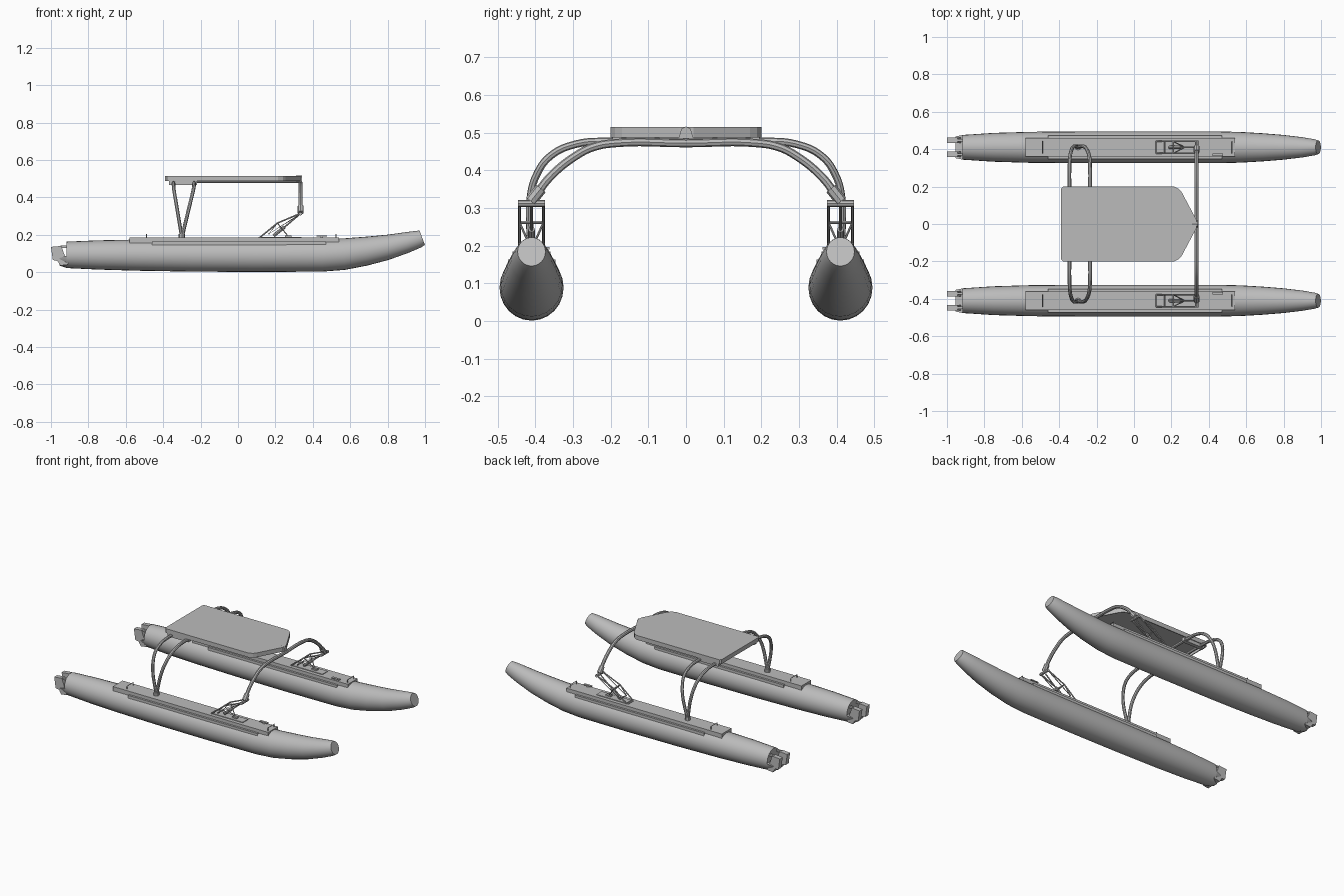
import bpy, bmesh, math

cube = bpy.data.objects.get("Cube")
if cube:
    bpy.data.objects.remove(cube, do_unlink=True)

grey = bpy.data.materials.new("light_grey")
grey.use_nodes = True
COLOUR = (0.5, 0.5, 0.5, 1)
grey.diffuse_color = COLOUR
grey.node_tree.nodes["Principled BSDF"].inputs["Base Color"].default_value = COLOUR
HULL_Y = 0.41


def finish(ob, mirror=True, smooth=False):
    """Material, shading and left/right mirroring."""
    ob.data.materials.clear()
    ob.data.materials.append(grey)
    bpy.ops.object.select_all(action='DESELECT')
    ob.select_set(True)
    bpy.context.view_layer.objects.active = ob
    if smooth:
        bpy.ops.object.shade_smooth_by_angle(angle=math.radians(40))
    if mirror:
        mod = ob.modifiers.new("Mirror", 'MIRROR')
        mod.use_axis = (False, True, False)
    return ob


def from_bmesh(name, bm, **kw):
    bmesh.ops.recalc_face_normals(bm, faces=bm.faces)
    me = bpy.data.meshes.new(name)
    bm.to_mesh(me)
    bm.free()
    ob = bpy.data.objects.new(name, me)
    bpy.context.collection.objects.link(ob)
    return finish(ob, **kw)


def box(name, x, y, z, mirror=True):
    """Box from (min, max) ranges."""
    bm = bmesh.new()
    bmesh.ops.create_cube(bm, size=1)
    for v in bm.verts:
        for i, (lo, hi) in enumerate((x, y, z)):
            v.co[i] = lo if v.co[i] < 0 else hi
    return from_bmesh(name, bm, mirror=mirror)


def prism(name, points, axis, lo, hi, mirror=True):
    """Extrude a 2D outline along one axis."""
    bm = bmesh.new()
    verts = []
    for p in points:
        co = list(p)
        co.insert(axis, lo)
        verts.append(bm.verts.new(co))
    face = bm.faces.new(verts)
    new = bmesh.ops.extrude_face_region(bm, geom=[face])["geom"]
    for v in new:
        if isinstance(v, bmesh.types.BMVert):
            v.co[axis] = hi
    return from_bmesh(name, bm, mirror=mirror)


def tube(name, points, radius, curved=False, caps=True, mirror=True):
    """Round tube along a path, as a mesh."""
    cu = bpy.data.curves.new(name, 'CURVE')
    cu.dimensions = '3D'
    cu.bevel_depth = radius
    cu.bevel_resolution = 2
    cu.resolution_u = 6
    cu.use_fill_caps = caps
    sp = cu.splines.new('BEZIER' if curved else 'POLY')
    if curved:
        sp.bezier_points.add(len(points) - 1)
        for bp, p in zip(sp.bezier_points, points):
            bp.co = p
            bp.handle_left_type = bp.handle_right_type = 'AUTO'
    else:
        sp.points.add(len(points) - 1)
        for sp_pt, p in zip(sp.points, points):
            sp_pt.co = (*p, 1)
    ob = bpy.data.objects.new(name, cu)
    bpy.context.collection.objects.link(ob)
    bpy.ops.object.select_all(action='DESELECT')
    ob.select_set(True)
    bpy.context.view_layer.objects.active = ob
    bpy.ops.object.convert(target='MESH')
    return finish(bpy.context.object, mirror=mirror, smooth=True)


# Pontoon hulls: round sections (x, bottom, top, half width, ceiling, nose rake)
SECTIONS = [
    (-0.955, 0.035, 0.155, 0.058, 0.075, 0), (-0.915, 0.022, 0.163, 0.066, 0.088, 0),
    (-0.918, 0.022, 0.163, 0.066, 1, 0), (-0.75, 0.014, 0.170, 0.077, 1, 0),
    (-0.55, 0.008, 0.174, 0.083, 1, 0), (-0.25, 0.003, 0.175, 0.085, 1, 0),
    (0.1, 0.001, 0.175, 0.085, 1, 0), (0.45, 0.003, 0.177, 0.085, 1, 0),
    (0.57, 0.012, 0.181, 0.082, 1, 0), (0.69, 0.035, 0.190, 0.075, 1, 0),
    (0.80, 0.065, 0.200, 0.066, 1, 0.004), (0.90, 0.102, 0.213, 0.054, 1, 0.008),
    (0.965, 0.132, 0.221, 0.043, 1, 0.013), (0.985, 0.146, 0.222, 0.037, 1, 0.014)]
SIDES = 24
bm = bmesh.new()
rings = []
for x, bot, top, half, ceiling, rake in SECTIONS:
    ring = []
    for i in range(SIDES):
        a = 2 * math.pi * i / SIDES
        z = (bot + top) / 2 + (top - bot) / 2 * math.sin(a)
        ring.append(bm.verts.new((x - rake * math.sin(a),
                                  HULL_Y + half * math.cos(a), min(z, ceiling))))
    rings.append(ring)
for a, b in zip(rings, rings[1:]):
    for i in range(SIDES):
        j = (i + 1) % SIDES
        bm.faces.new((a[i], a[j], b[j], b[i]))
bm.faces.new(rings[0])
bm.faces.new(rings[-1])
from_bmesh("pontoon_hull", bm, smooth=True)

# Twin stern fins on each hull
FIN = [(-1, 0.135), (-0.945, 0.14), (-0.925, 0.085), (-0.91, 0.085),
       (-0.91, 0.04), (-0.95, 0.035), (-0.965, 0.06), (-0.99, 0.065)]
for side in (-1, 1):
    y = HULL_Y + side * 0.038
    prism("stern_fin", FIN, 1, y - 0.015, y + 0.015)
    box("stern_hinge", (-0.95, -0.91), (y - 0.006, y + 0.006), (0.13, 0.142))

# Deck on each hull, with pad, posts and cleat
box("deck_pad", (-0.46, 0.47), (0.347, 0.473), (0.14, 0.163))
box("deck", (-0.58, 0.54), (0.36, 0.46), (0.155, 0.184))
for x in (-0.49, 0.525):
    tube("deck_handle", [(x, 0.378, 0.18), (x, 0.378, 0.203),
                         (x, 0.442, 0.203), (x, 0.442, 0.18)], 0.0025)
box("cleat_foot", (0.44, 0.455), (0.366, 0.376), (0.18, 0.192))
box("cleat", (0.42, 0.475), (0.363, 0.378), (0.19, 0.196))

# Platform: shallow tray, open below, with a tapered front
OUTLINE = [(-0.39, -0.19), (-0.38, -0.2), (0.215, -0.2), (0.24, -0.188), (0.255, -0.17),
           (0.335, -0.02), (0.335, 0.02), (0.255, 0.17), (0.24, 0.188), (0.215, 0.2),
           (-0.38, 0.2), (-0.39, 0.19)]
bm = bmesh.new()
top = [bm.verts.new((x, y, 0.515)) for x, y in OUTLINE]
low = [bm.verts.new((x, y, 0.487)) for x, y in OUTLINE]
bm.faces.new(top)
for i in range(len(top)):
    j = (i + 1) % len(top)
    bm.faces.new((low[i], low[j], top[j], top[i]))
platform = from_bmesh("platform", bm, mirror=False)
solid = platform.modifiers.new("Thickness", 'SOLIDIFY')
solid.thickness = 0.006
prism("platform_nose", [(-0.02, 0.485), (0.02, 0.485), (0.012, 0.51), (0, 0.516),
                        (-0.012, 0.51)], 0, 0.31, 0.342, mirror=False)

# Beams under the platform
box("rear_bracket", (-0.37, -0.22), (0.17, 0.195), (0.466, 0.49))
tube("centre_beam", [(-0.3, 0, 0.485), (0.335, 0, 0.485)], 0.009, mirror=False)

# Rear arches: two tubes spreading from a single foot on each hull
ARCH = [(0.41, 0.185), (0.415, 0.26), (0.413, 0.33), (0.398, 0.385),
        (0.36, 0.438), (0.29, 0.47), (0.2, 0.477), (0, 0.477)]
for spread in (-0.045, 0.065):
    path = [(-0.3 + spread * min(1, (z - 0.185) / 0.27), y, z) for y, z in ARCH]
    tube("rear_arch", path, 0.010, curved=True, caps=False)
tube("rear_foot", [(-0.3, HULL_Y, 0.18), (-0.3, HULL_Y, 0.205)], 0.017)

# Front arch with its end joint
tube("front_arch", [(0.335, 0.40, 0.33), (0.335, 0.365, 0.378), (0.335, 0.29, 0.44),
                    (0.335, 0.245, 0.462), (0.335, 0.19, 0.472), (0.335, 0, 0.472)],
     0.011, curved=True, caps=False)
tube("arch_collar", [(0.335, 0.412, 0.318), (0.335, 0.385, 0.352)], 0.016)
tube("joint_pin", [(0.335, 0.374, 0.312), (0.335, 0.446, 0.312)], 0.009)

# Spring linkage between each hull and the front arch
for y in (0.378, 0.442):
    tube("link_arm", [(0.12, y, 0.188), (0.21, y, 0.262), (0.335, y, 0.315)], 0.004)
    tube("link_brace", [(0.21, y, 0.262), (0.165, y, 0.205), (0.335, y, 0.312)], 0.003)
    tube("link_strut", [(0.21, y, 0.262), (0.27, HULL_Y, 0.19)], 0.003)
for x, z in ((0.12, 0.19), (0.165, 0.205), (0.21, 0.262)):
    tube("link_crossbar", [(x, 0.376, z), (x, 0.444, z)], 0.004)
tube("shock_rod", [(0.20, HULL_Y, 0.20), (0.325, HULL_Y, 0.305)], 0.004)
tube("shock_body", [(0.19, HULL_Y, 0.195), (0.25, HULL_Y, 0.243)], 0.009)
box("link_base", (0.11, 0.34), (0.383, 0.437), (0.18, 0.188))
box("shock_mount", (0.25, 0.285), (0.400, 0.420), (0.18, 0.196))
